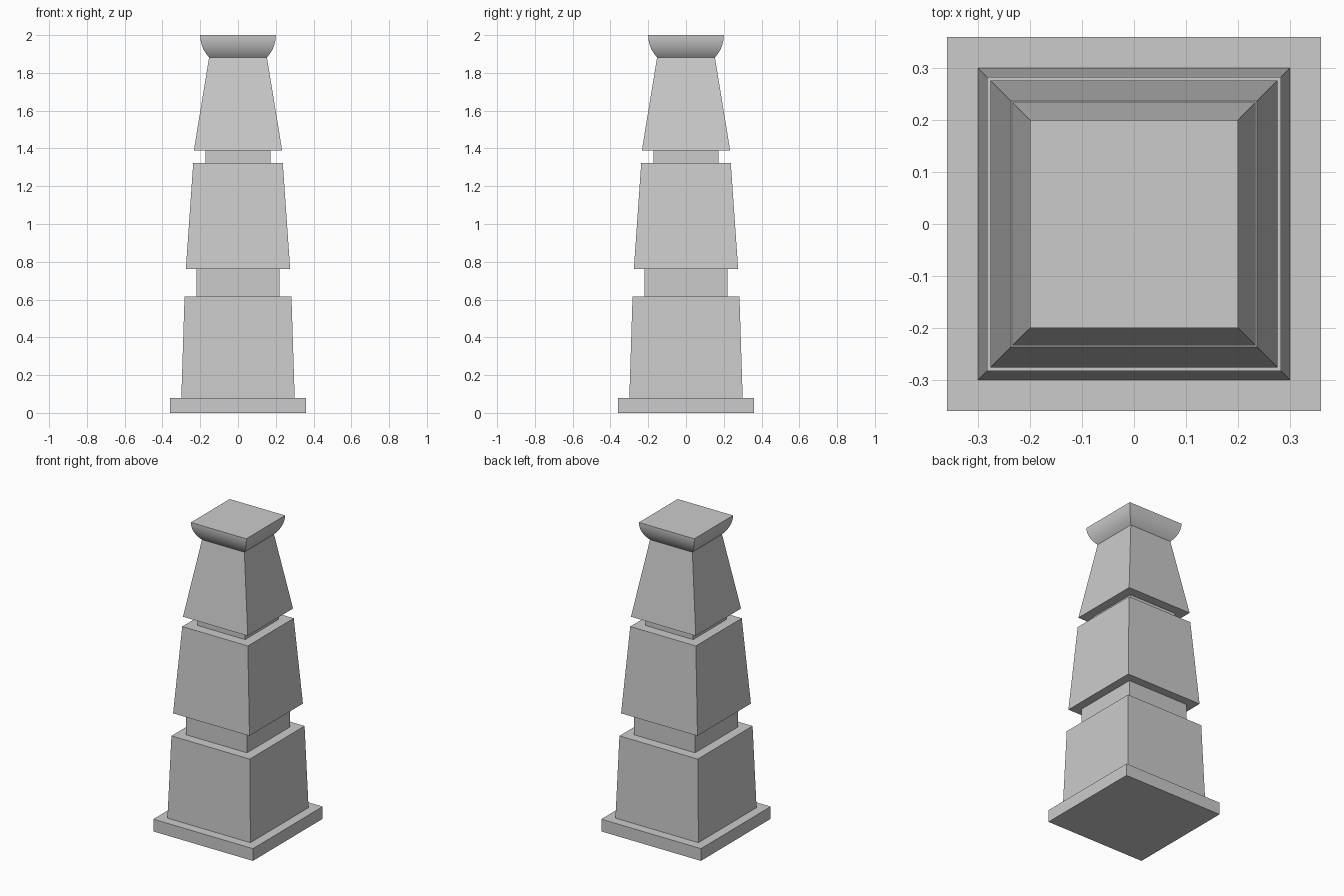
import bpy
import bmesh
from math import sin, cos, asin

if "Cube" in bpy.data.objects:
    bpy.data.objects.remove(bpy.data.objects["Cube"])


def square_stack(name, profile, smooth=False):
    """Closed square solid lofted through (half_width, z) levels."""
    bm = bmesh.new()
    rings = [[bm.verts.new((sx * h, sy * h, z))
              for sx, sy in ((-1, -1), (1, -1), (1, 1), (-1, 1))]
             for h, z in profile]
    bm.faces.new(rings[0][::-1])
    bm.faces.new(rings[-1])
    for a, b in zip(rings, rings[1:]):
        for i in range(4):
            j = (i + 1) % 4
            bm.faces.new((a[i], a[j], b[j], b[i]))
    mesh = bpy.data.meshes.new(name)
    bm.to_mesh(mesh)
    bm.free()
    obj = bpy.data.objects.new(name, mesh)
    bpy.context.collection.objects.link(obj)
    if smooth:
        bpy.ops.object.select_all(action='DESELECT')
        obj.select_set(True)
        bpy.context.view_layer.objects.active = obj
        bpy.ops.object.shade_smooth_by_angle(angle=0.6)
    return obj


# Plinth, three tapered tiers and the recessed necks between them
square_stack("plinth", [(0.36, 0), (0.36, 0.08)])
square_stack("lower_tier", [(0.30, 0.08), (0.283, 0.615)])
square_stack("lower_neck", [(0.22, 0.615), (0.22, 0.762)])
square_stack("middle_tier", [(0.276, 0.762), (0.237, 1.324)])
square_stack("upper_neck", [(0.173, 1.324), (0.173, 1.388)])
square_stack("upper_tier", [(0.234, 1.388), (0.153, 1.882)])

# Capital: convex arc, vertical at the top and curling in to the tier below
top, height, inset = 0.20, 0.118, 0.047
radius = (inset ** 2 + height ** 2) / (2 * inset)
sweep = asin(height / radius)
steps = 12
angles = [sweep * (1 - i / steps) for i in range(steps + 1)]
square_stack("capital", [(top - radius * (1 - cos(a)), 2 - radius * sin(a))
                         for a in angles], smooth=True)
